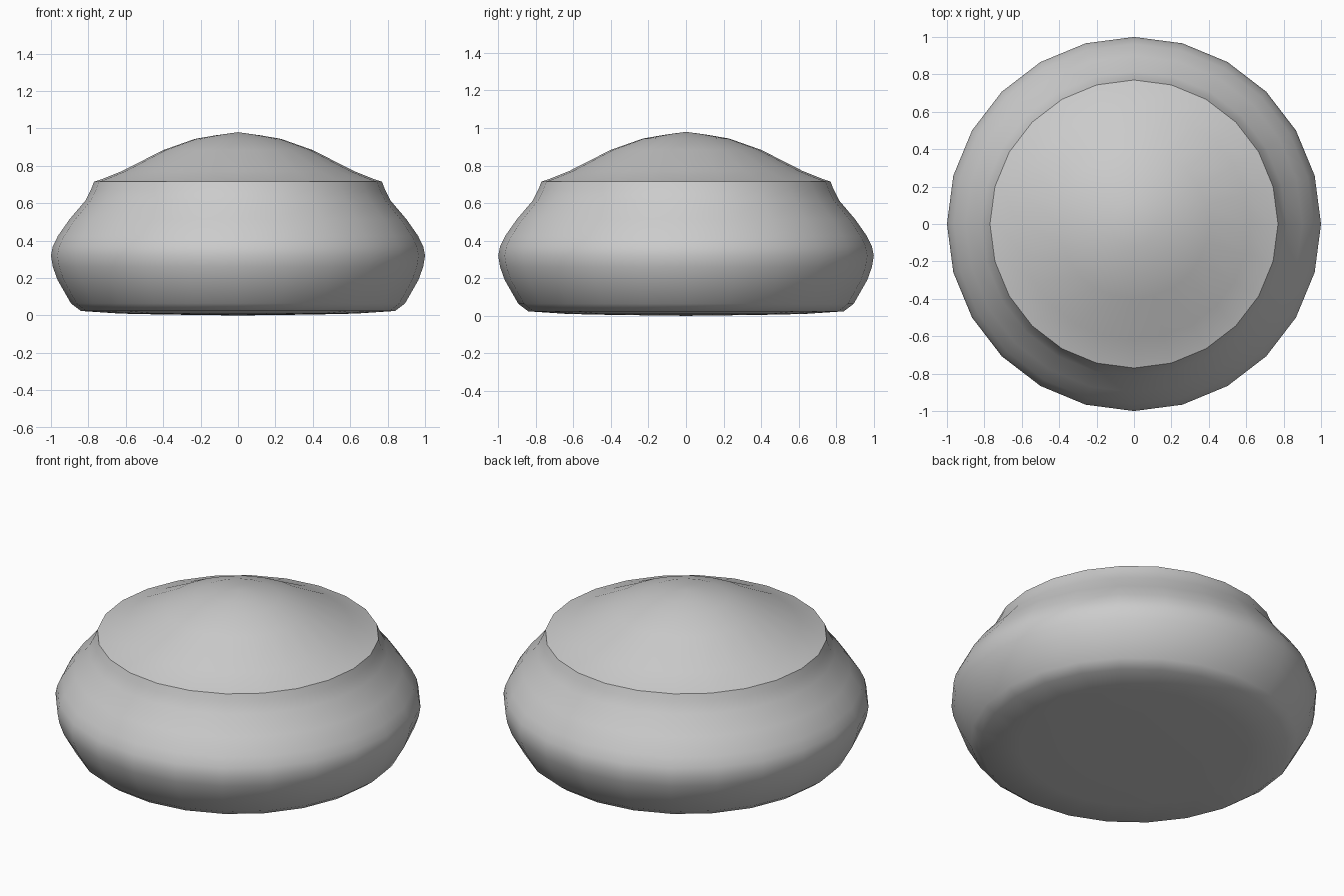
import bpy, bmesh, math

if "Cube" in bpy.data.objects:
    bpy.data.objects.remove(bpy.data.objects["Cube"])

SIDES = 24


def lathe(name, profile):
    # Revolve (radius, height) points about z; radius 0 becomes a pole
    bm = bmesh.new()
    rings = []
    for r, z in profile:
        if r == 0:
            rings.append([bm.verts.new((0, 0, z))] * SIDES)
        else:
            rings.append([bm.verts.new((r * math.cos(2 * math.pi * i / SIDES),
                                        r * math.sin(2 * math.pi * i / SIDES), z))
                          for i in range(SIDES)])
    for low, high in zip(rings, rings[1:]):
        for i in range(SIDES):
            j = (i + 1) % SIDES
            corners = list(dict.fromkeys((low[i], low[j], high[j], high[i])))
            bm.faces.new(corners).smooth = True
    mesh = bpy.data.meshes.new(name)
    bm.to_mesh(mesh)
    bm.free()
    obj = bpy.data.objects.new(name, mesh)
    bpy.context.collection.objects.link(obj)
    return obj


# Rounded bowl with a nearly flat base and a short neck
lathe("bowl", [(0, 0), (0.4, 0.005), (0.63, 0.01), (0.84, 0.024), (0.893, 0.064),
               (0.965, 0.19), (0.99, 0.26), (1.0, 0.32), (0.99, 0.37), (0.963, 0.425),
               (0.90, 0.515), (0.815, 0.615), (0.785, 0.675), (0.77, 0.715)])

# Domed top meeting the neck in a crisp rim
lathe("domed_top", [(0.77, 0.715), (0.73, 0.728), (0.62, 0.772), (0.40, 0.884),
                    (0.23, 0.944), (0.12, 0.963), (0, 0.98)])
